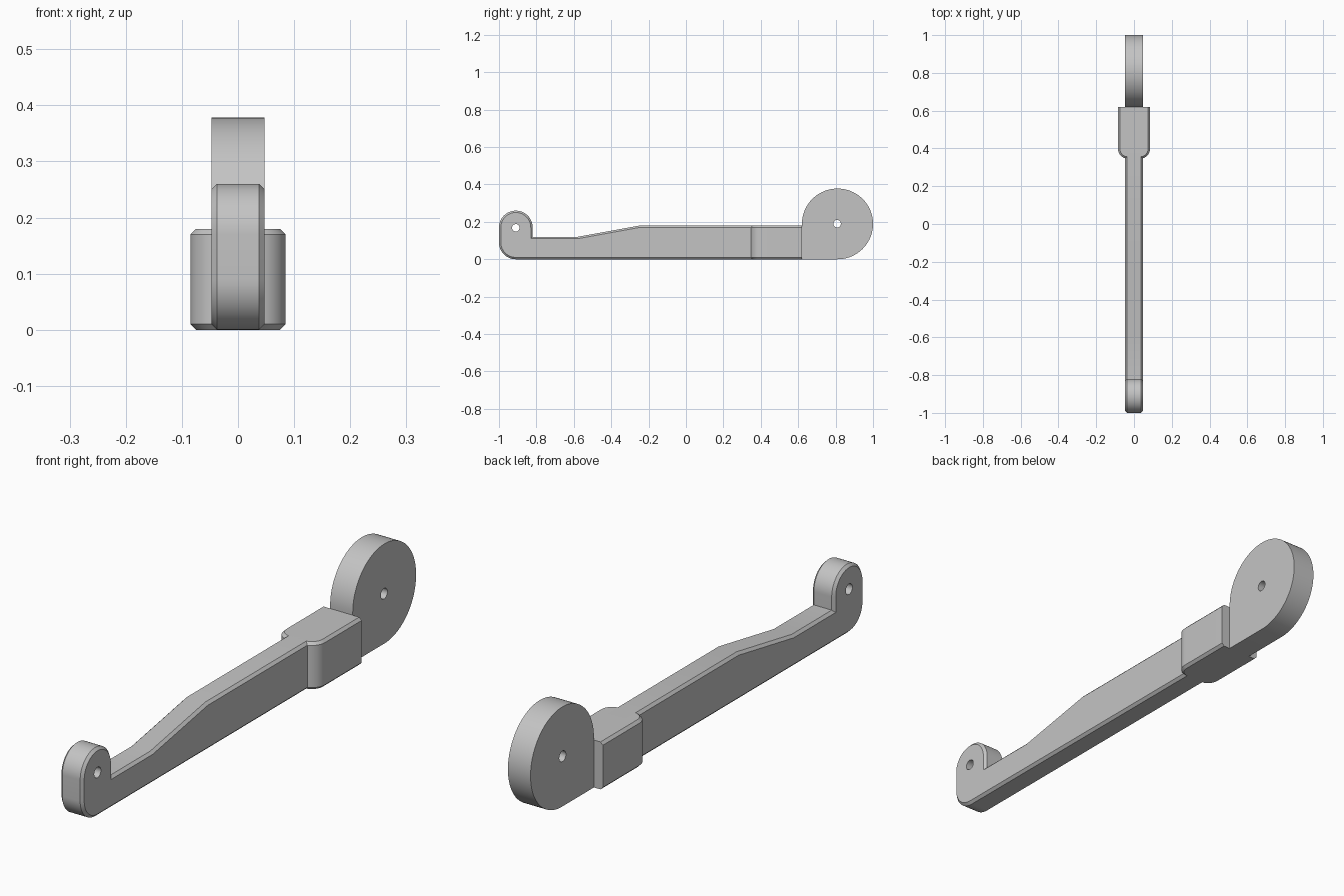
import bpy, bmesh
from math import sin, cos, radians
from mathutils import Vector

cube = bpy.data.objects.get("Cube")
if cube:
    bpy.data.objects.remove(cube, do_unlink=True)

grey = bpy.data.materials.new("light grey")
grey.use_nodes = True
grey.diffuse_color = (0.55, 0.55, 0.55, 1)
grey.node_tree.nodes["Principled BSDF"].inputs["Base Color"].default_value = (0.55, 0.55, 0.55, 1)

HALF = 0.0475      # half thickness of arm and wheel
CHAMFER = 0.01


def arc(cx, cy, rx, ry, start, end, steps):
    angles = [radians(start + (end - start) * i / steps) for i in range(steps + 1)]
    return [(cx + rx * cos(a), cy + ry * sin(a)) for a in angles]


def prism(name, outline, axis, low, high, chamfer=0.0, end=None):
    """Extrude an outline along x or z and chamfer the rims, except at y = end."""
    place = (lambda p, t: (t, p[0], p[1])) if axis == "x" else (lambda p, t: (p[0], p[1], t))
    bm = bmesh.new()
    bottom = [bm.verts.new(place(p, low)) for p in outline]
    top = [bm.verts.new(place(p, high)) for p in outline]
    n = len(outline)
    caps = [bm.faces.new(bottom), bm.faces.new(top)]
    for i in range(n):
        j = (i + 1) % n
        bm.faces.new((bottom[i], bottom[j], top[j], top[i]))
    bmesh.ops.recalc_face_normals(bm, faces=bm.faces)
    if chamfer:
        rims = [e for f in caps for e in f.edges
                if end is None or any(abs(v.co.y - end) > 1e-4 for v in e.verts)]
        bmesh.ops.bevel(bm, geom=rims, offset=chamfer, segments=1,
                        profile=0.5, affect="EDGES", clamp_overlap=False)
    mesh = bpy.data.meshes.new(name)
    bm.to_mesh(mesh)
    bm.free()
    mesh.materials.append(grey)
    obj = bpy.data.objects.new(name, mesh)
    bpy.context.collection.objects.link(obj)
    return obj


def drill(obj, y, z, radius):
    """Cut a round pin hole through the part along x."""
    cutter = prism("pin_hole_cutter", arc(y, z, radius, radius, 0, 350, 35), "x", -0.2, 0.2)
    cutter.hide_render = True
    mod = obj.modifiers.new("pin_hole", "BOOLEAN")
    mod.object = cutter
    mod.solver = "EXACT"
    bpy.context.view_layer.objects.active = obj
    bpy.ops.object.modifier_apply(modifier=mod.name)
    bpy.data.objects.remove(cutter, do_unlink=True)


# Arm: rounded eye at the front, thin neck, ramp, thick shank ending in the collar
arm_outline = (arc(-0.91, 0.17, 0.09, 0.09, 0, 180, 36)
               + arc(-0.91, 0.09, 0.09, 0.09, 180, 270, 18)
               + [(0.45, 0), (0.45, 0.18), (-0.25, 0.18), (-0.58, 0.12), (-0.82, 0.12)])
arm = prism("arm", arm_outline, "x", -HALF, HALF, CHAMFER, end=0.45)
drill(arm, -0.91, 0.168, 0.02)

# Collar: wider block with rounded shoulders
shoulder = arc(0.03, 0.40, 0.055, 0.055, 0, -75, 14)
collar_outline = ([(0.085, 0.62)] + shoulder
                  + [(-x, y) for x, y in reversed(shoulder)] + [(-0.085, 0.62)])
prism("collar", collar_outline, "z", 0, 0.18, CHAMFER, end=0.62)

# Wheel-shaped end plate with a square lower front corner
plate_outline = arc(0.81, 0.189, 0.19, 0.189, -90, 180, 72) + [(0.62, 0)]
plate = prism("end_disc", plate_outline, "x", -HALF, HALF)
drill(plate, 0.808, 0.19, 0.02)

# Smooth the curved walls, keep the edges crisp
for obj in bpy.data.objects:
    if obj.name in ("arm", "collar", "end_disc"):
        bpy.ops.object.select_all(action="DESELECT")
        obj.select_set(True)
        bpy.context.view_layer.objects.active = obj
        bpy.ops.object.shade_smooth_by_angle(angle=radians(30))
